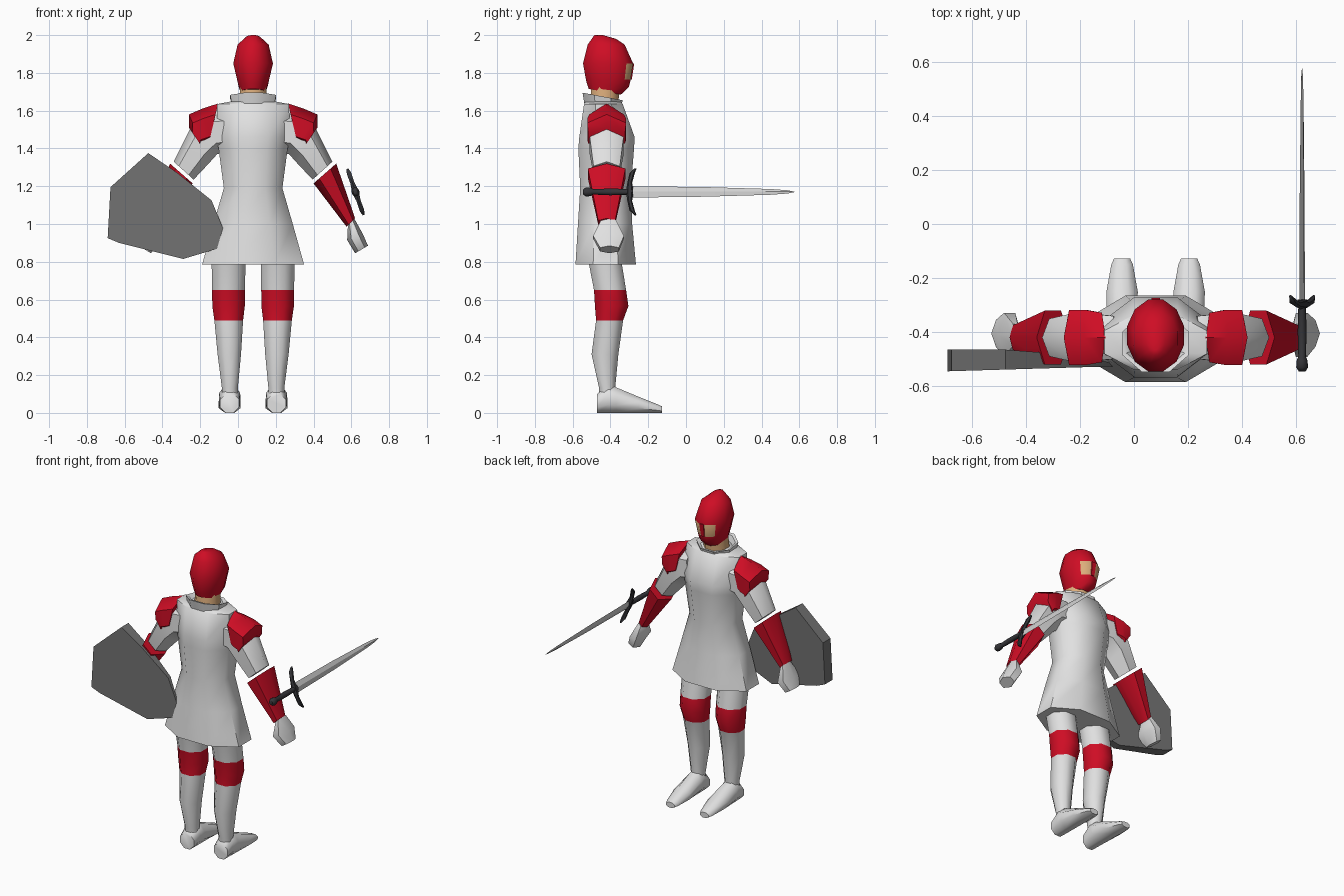
import bpy, bmesh, math
from mathutils import Vector

if "Cube" in bpy.data.objects:
    bpy.data.objects.remove(bpy.data.objects["Cube"])

CX, CY = 0.08, -0.42   # body centre line


def mat(name, r, g, b):
    m = bpy.data.materials.new(name)
    m.diffuse_color = (r, g, b, 1)
    m.use_nodes = True
    m.node_tree.nodes["Principled BSDF"].inputs["Base Color"].default_value = m.diffuse_color
    return m


WHITE = mat("white_cloth", 0.75, 0.75, 0.75)
RED = mat("red", 0.62, 0.004, 0.018)
SKIN = mat("skin", 0.72, 0.42, 0.2)
GREY = mat("shield_grey", 0.17, 0.17, 0.17)
STEEL = mat("blade_steel", 0.65, 0.65, 0.65)
DARK = mat("dark_hilt", 0.035, 0.035, 0.04)


def ring(c, u, v, n=8, flat=True):
    """Polygon ring; flat puts sides, not corners, on the axes."""
    c, u, v = Vector(c), Vector(u), Vector(v)
    off = math.pi / n if flat else 0
    k = 1 / math.cos(math.pi / n) if flat else 1
    return [c + k * (u * math.cos(off + math.tau * i / n) +
                     v * math.sin(off + math.tau * i / n)) for i in range(n)]


def level(x, z, hw, y0, y1, n=8, dz=0):
    """Horizontal ring from back y0 to front y1; dz raises the front."""
    return ring((x, (y0 + y1) / 2, z), (hw, 0, 0), (0, (y1 - y0) / 2, dz / 2), n)


def slanted(outer, inner, hy, y=CY):
    """Ring across a limb, between two points in the x-z plane."""
    a, b = Vector((outer[0], y, outer[1])), Vector((inner[0], y, inner[1]))
    return ring((a + b) / 2, (a - b) / 2, (0, hy / 0.87, 0), 6, False)


def loft(name, rings, mats, bands=None, mirror=False, angle=55):
    """Skin rings with quads and capped ends; bands gives a material index per band."""
    bm = bmesh.new()
    rows = [[bm.verts.new((2 * CX - p.x if mirror else p.x, p.y, p.z)) for p in r] for r in rings]
    n = len(rows[0])
    for k, (a, b) in enumerate(zip(rows, rows[1:])):
        for i in range(n):
            j = (i + 1) % n
            f = bm.faces.new((a[i], a[j], b[j], b[i]))
            f.material_index = bands[k] if bands else 0
    bm.faces.new(rows[0]).material_index = bands[0] if bands else 0
    bm.faces.new(rows[-1]).material_index = bands[-1] if bands else 0
    bmesh.ops.recalc_face_normals(bm, faces=bm.faces)
    me = bpy.data.meshes.new(name)
    bm.to_mesh(me)
    bm.free()
    for m in mats:
        me.materials.append(m)
    ob = bpy.data.objects.new(name, me)
    bpy.context.collection.objects.link(ob)
    bpy.ops.object.select_all(action='DESELECT')
    ob.select_set(True)
    bpy.context.view_layer.objects.active = ob
    bpy.ops.object.shade_smooth_by_angle(angle=math.radians(angle))
    return ob


# Tunic: hem, waist, chest, shoulders
loft("tunic", [level(CX, z, hw, a, b) for z, hw, a, b in (
    (0.785, 0.27, -0.585, -0.265),
    (1.0, 0.21, -0.572, -0.285),
    (1.19, 0.155, -0.56, -0.292),
    (1.40, 0.183, -0.57, -0.275),
    (1.46, 0.195, -0.565, -0.272),
    (1.635, 0.19, -0.54, -0.335),
    (1.65, 0.11, -0.53, -0.35))], [WHITE])

# Flared collar, hollow at the top
loft("collar", [level(CX, z, hw, a, b, dz=d) for z, hw, a, b, d in (
    (1.62, 0.11, -0.535, -0.345, 0),
    (1.675, 0.122, -0.548, -0.335, -0.04),
    (1.67, 0.108, -0.53, -0.35, -0.04),
    (1.635, 0.085, -0.515, -0.36, 0))], [WHITE], angle=40)

loft("neck", [level(CX, 1.62, 0.075, -0.51, -0.36), level(CX, 1.74, 0.068, -0.50, -0.35)], [SKIN])

# Hooded head, with an open face on the front
head = loft("head", [level(CX, z, hw, a, b, 12, d) for z, hw, a, b, d in (
    (1.70, 0.066, -0.515, -0.345, -0.03),
    (1.735, 0.078, -0.525, -0.302, -0.02),
    (1.765, 0.085, -0.53, -0.293, 0),
    (1.85, 0.105, -0.545, -0.28, 0),
    (1.95, 0.082, -0.52, -0.325, 0),
    (1.99, 0.035, -0.485, -0.37, -0.02),
    (2.0, 0.01, -0.465, -0.44, 0))], [RED, SKIN])
for p in head.data.polygons:
    if p.normal.y > 0.7 and 1.75 < p.center.z < 1.85:
        p.material_index = 1
loft("nose_guard", [level(CX, 1.765, 0.011, -0.30, -0.287, 4),
                    level(CX, 1.85, 0.016, -0.287, -0.274, 4)], [RED])

for side, mir in (("left", True), ("right", False)):
    # Arm: upper arm, shoulder pad, forearm guard, hand
    loft(side + "_upper_arm", [slanted((0.24, 1.60), (0.22, 1.38), 0.08),
                               slanted((0.30, 1.60), (0.27, 1.37), 0.085),
                               slanted((0.41, 1.51), (0.315, 1.32), 0.09),
                               slanted((0.50, 1.33), (0.395, 1.235), 0.07)], [WHITE], mirror=mir)
    loft(side + "_shoulder_pad", [slanted((0.265, 1.638), (0.32, 1.405), 0.092),
                                  slanted((0.345, 1.612), (0.335, 1.40), 0.103),
                                  slanted((0.42, 1.58), (0.34, 1.40), 0.103),
                                  slanted((0.42, 1.51), (0.345, 1.40), 0.098)],
         [RED], mirror=mir)
    loft(side + "_forearm_guard", [slanted((0.52, 1.32), (0.40, 1.215), 0.1),
                                   slanted((0.62, 1.03), (0.575, 0.985), 0.045)], [RED], mirror=mir)
    loft(side + "_hand", [slanted((0.615, 1.03), (0.582, 0.995), 0.04, -0.41),
                          slanted((0.662, 0.945), (0.578, 0.915), 0.082, -0.41),
                          slanted((0.688, 0.885), (0.62, 0.845), 0.05, -0.405)], [WHITE], mirror=mir)
    # Leg with a red knee band, and foot
    loft(side + "_leg", [level(x, z, hw, a, b) for x, z, hw, a, b in (
        (0.21, 0.82, 0.09, -0.52, -0.345),
        (0.21, 0.65, 0.087, -0.487, -0.317),
        (0.21, 0.565, 0.086, -0.482, -0.305),
        (0.209, 0.49, 0.076, -0.476, -0.333),
        (0.206, 0.31, 0.062, -0.50, -0.358),
        (0.203, 0.13, 0.042, -0.46, -0.375),
        (0.203, 0.05, 0.042, -0.46, -0.375))], [WHITE, RED], [0, 1, 1, 0, 0, 0], mir)
    loft(side + "_foot", [ring((0.204, y, h / 2), (hw, 0, 0), (0, 0, h / 2)) for y, hw, h in (
        (-0.47, 0.05, 0.10), (-0.41, 0.055, 0.15), (-0.37, 0.056, 0.135),
        (-0.25, 0.058, 0.085), (-0.15, 0.04, 0.045), (-0.128, 0.03, 0.035))], [WHITE], mirror=mir)

# Shield: plate outline with a back that thins toward the right
outline = [(-0.475, 1.375), (-0.675, 1.195), (-0.69, 0.925), (-0.63, 0.90), (-0.29, 0.815),
           (-0.09, 0.875), (-0.07, 0.955), (-0.14, 1.125), (-0.32, 1.27)]
outer = [Vector((x, -0.545 + 0.03 * (x + 0.69), z)) for x, z in outline]
inner = [Vector((x, -0.465 - max(0, x + 0.40) * 0.15, z)) for x, z in outline]
loft("shield", [outer, inner], [GREY], angle=30)

# Sword: pointing forward, its width leaning sideways
SX, SZ = 0.622, 1.17
wide = Vector((-0.33, 0, 0.944))
thin = Vector((0.944, 0, 0.33))


def along(y, w, t, n=8, shift=0.0):
    return ring(Vector((SX, y, SZ)) + wide * shift, wide * w, thin * t, n, n != 4)


loft("sword_blade", [along(-0.30, 0.032, 0.008, 4), along(0.1, 0.027, 0.007, 4),
                     along(0.45, 0.016, 0.005, 4), along(0.54, 0.009, 0.004, 4),
                     along(0.575, 0.001, 0.001, 4)], [STEEL], angle=20)
loft("sword_grip", [along(-0.545, 0.012, 0.012), along(-0.53, 0.023, 0.02), along(-0.505, 0.021, 0.018),
                    along(-0.49, 0.013, 0.013), along(-0.40, 0.017, 0.015),
                    along(-0.31, 0.014, 0.013), along(-0.28, 0.02, 0.016)], [DARK])
# Curved cross guard, tips bent toward the point
guard = [(-0.13, -0.268, 0.005), (-0.105, -0.285, 0.012), (-0.05, -0.298, 0.011), (0, -0.297, 0.018),
         (0.05, -0.298, 0.011), (0.105, -0.285, 0.012), (0.13, -0.268, 0.005)]
loft("sword_guard", [ring(Vector((SX, y, SZ)) + wide * s, thin * r, (0, r, 0), 6) for s, y, r in guard], [DARK])
